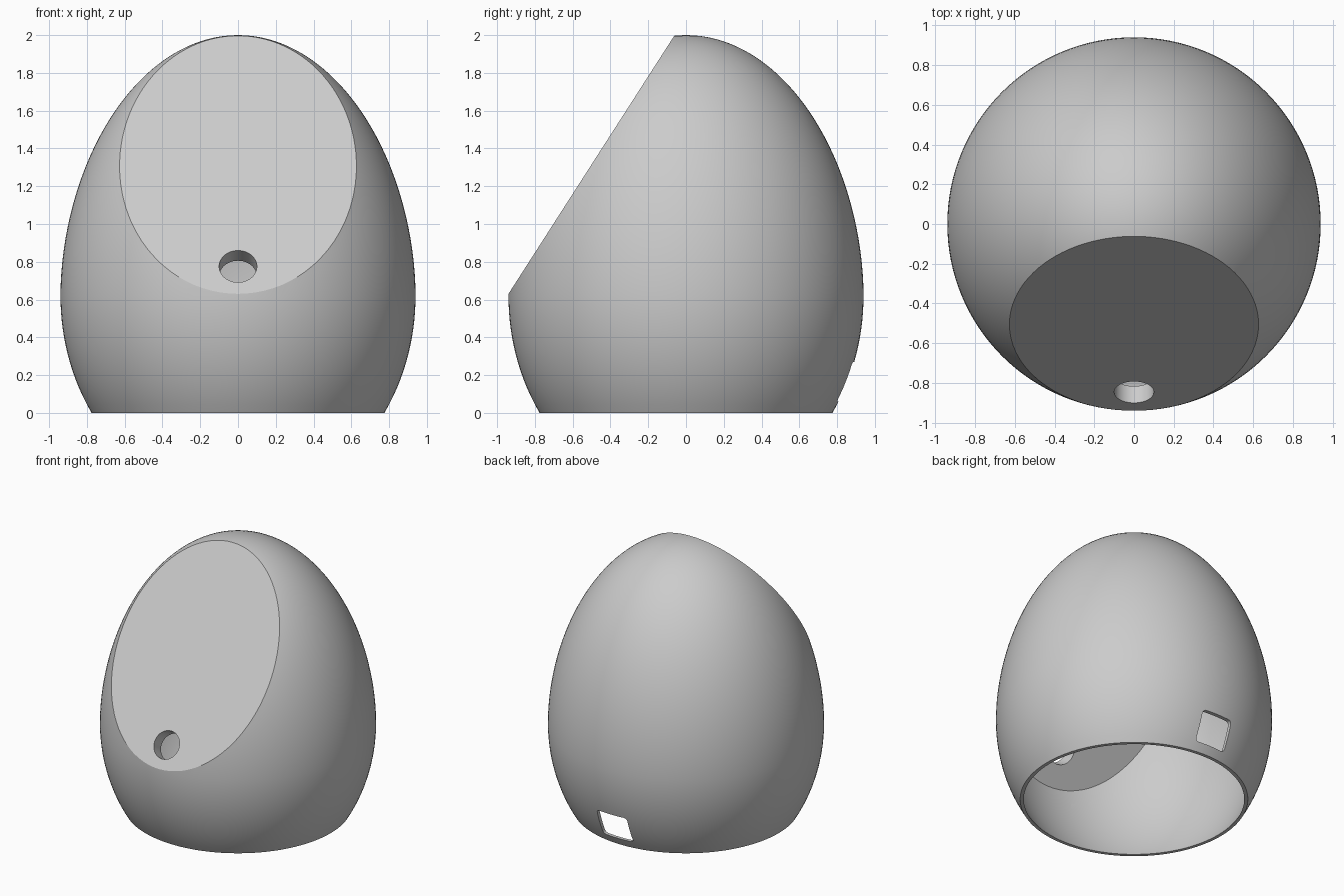
import bpy, bmesh, math
from mathutils import Matrix, Vector

if "Cube" in bpy.data.objects:
    bpy.data.objects.remove(bpy.data.objects["Cube"])

grey = bpy.data.materials.new("grey_plastic")
grey.diffuse_color = (0.6, 0.6, 0.6, 1)
grey.use_nodes = True
grey.node_tree.nodes["Principled BSDF"].inputs["Base Color"].default_value = grey.diffuse_color

MID, LOWER = 0.62, 1.096          # height of widest ring, lower semi-axis
# Frame of the slanted face: x across, y up the slope, z into the body
LOW_POINT = Vector((0, -0.94, 0.63))
UP = Vector((0, 0.88, 1.37)).normalized()
IN = Vector((0, UP.z, -UP.y))
SLANT = Matrix.Translation(LOW_POINT) @ Matrix((Vector((-1, 0, 0)), UP, IN)).transposed().to_4x4()


def make(name, bm):
    bmesh.ops.recalc_face_normals(bm, faces=bm.faces)
    me = bpy.data.meshes.new(name)
    bm.to_mesh(me)
    bm.free()
    ob = bpy.data.objects.new(name, me)
    bpy.context.collection.objects.link(ob)
    me.materials.append(grey)
    return ob


def egg(name, radius, top, bottom):
    def r(z):
        if z < MID:
            return radius * math.sqrt(1 - ((MID - z) / LOWER) ** 2)
        return radius * math.sqrt(max(0, 1 - ((z - MID) / (top - MID)) ** 1.9))
    zs = [bottom + (MID - bottom) * i / 14 for i in range(14)]
    zs += [MID + (top - MID) * math.sin(math.pi / 2 * i / 36) for i in range(37)]
    bm = bmesh.new()
    pts = [(0, 0, bottom)] + [(r(z), 0, z) for z in zs]
    vs = [bm.verts.new(p) for p in pts]
    es = [bm.edges.new(p) for p in zip(vs, vs[1:])]
    bmesh.ops.spin(bm, geom=vs + es, axis=(0, 0, 1), cent=(0, 0, 0),
                   angle=math.tau, steps=128, use_merge=False)
    bmesh.ops.remove_doubles(bm, verts=bm.verts, dist=1e-5)
    return make(name, bm)


def box(name, lo, hi, matrix=Matrix(), bevel=0):
    lo, hi = Vector(lo), Vector(hi)
    bm = bmesh.new()
    bmesh.ops.create_cube(bm, size=1, matrix=Matrix.Translation((lo + hi) / 2)
                          @ Matrix.Diagonal((*(hi - lo), 1)))
    if bevel:
        es = [e for e in bm.edges if abs(e.verts[0].co.y - e.verts[1].co.y) > 0.01]
        bmesh.ops.bevel(bm, geom=es, offset=bevel, segments=5, profile=0.5, affect='EDGES')
    bm.transform(matrix)
    return make(name, bm)


def cut(target, cutter):
    m = target.modifiers.new("cut", 'BOOLEAN')
    m.operation, m.solver, m.object = 'DIFFERENCE', 'EXACT', cutter
    bpy.context.view_layer.objects.active = target
    bpy.ops.object.modifier_apply(modifier=m.name)
    bpy.data.objects.remove(cutter)


# Outer body, sliced by the slanted front face
shell = egg("egg_shell", 0.94, 2.0, 0)
cut(shell, box("front_slice", (-2, -1, -2), (2, 3, 0), SLANT))

# Hollow inside, leaving a front plate and a thicker lower lip
cavity = egg("cavity", 0.91, 1.97, -0.1)
cut(cavity, box("plate_space", (-2, -2, -2), (2, 3, 0.10), SLANT))
cut(cavity, box("lip_space", (-2, -0.6, -1), (2, 0.13, 0.17), SLANT))
cut(shell, cavity)

# Round hole through the front plate
bm = bmesh.new()
bmesh.ops.create_cone(bm, cap_ends=True, segments=48, radius1=0.1, radius2=0.1, depth=0.4,
                      matrix=SLANT @ Matrix.Translation((0, 0.173, 0.1)))
cut(shell, make("round_hole", bm))

# Rounded square opening at the back
cut(shell, box("back_opening", (-0.125, 0.6, 0.06), (0.125, 1.2, 0.27), bevel=0.025))

bpy.ops.object.select_all(action='DESELECT')
shell.select_set(True)
bpy.context.view_layer.objects.active = shell
bpy.ops.object.shade_smooth_by_angle(angle=math.radians(25))
